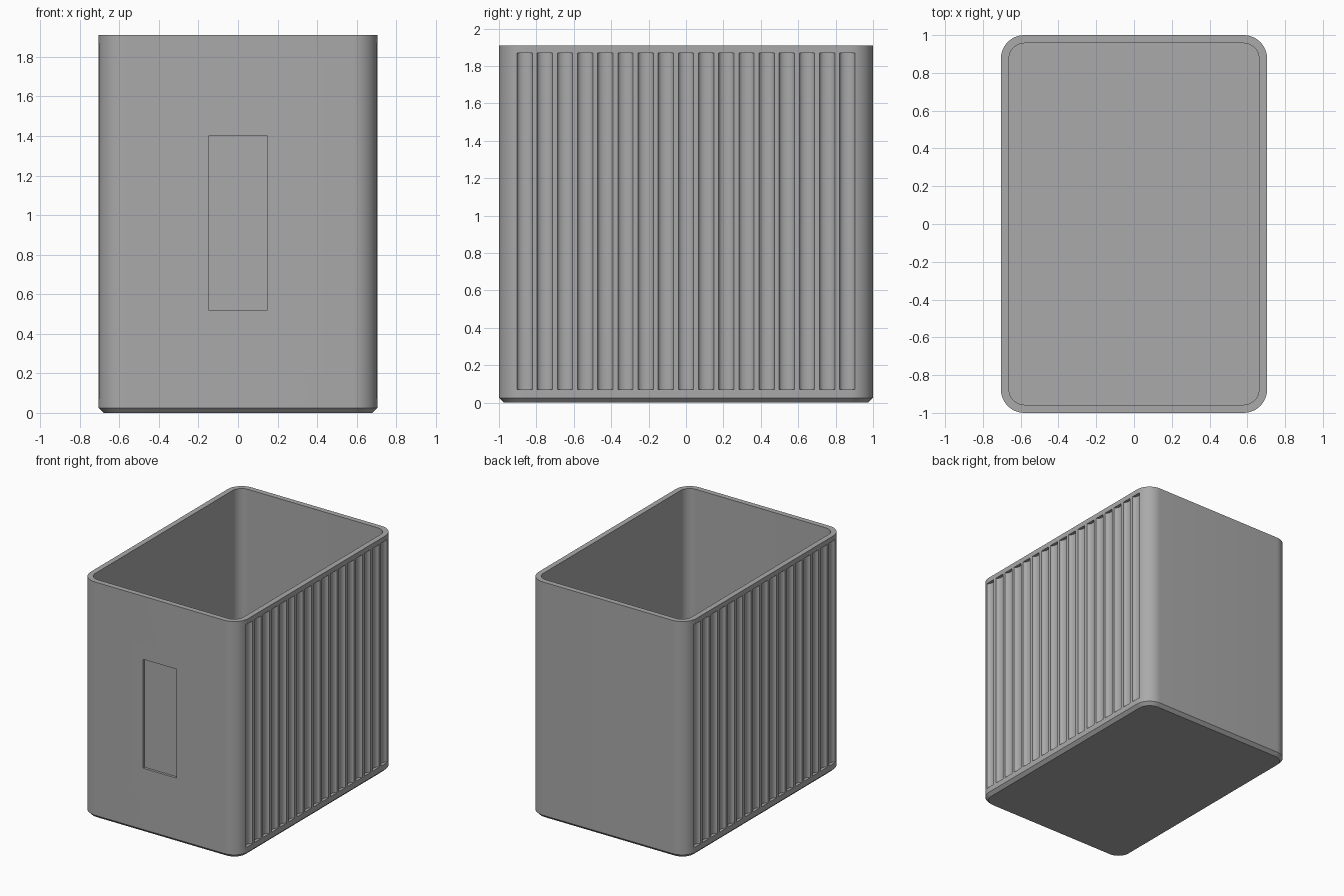
import bpy, bmesh, math

if "Cube" in bpy.data.objects:
    bpy.data.objects.remove(bpy.data.objects["Cube"])

HX, HY, H = 0.705, 1.0, 1.91
WALL, RADIUS, CHAMFER = 0.043, 0.125, 0.025

grey = bpy.data.materials.new("plain grey")
grey.use_nodes = True
colour = (0.4, 0.4, 0.4, 1)
grey.diffuse_color = colour
grey.node_tree.nodes["Principled BSDF"].inputs["Base Color"].default_value = colour


def rounded_loop(bm, inset, z, steps=12):
    """Ring of vertices around a rounded rectangle."""
    r = RADIUS - inset
    ring = []
    for k, (sx, sy) in enumerate(((1, 1), (-1, 1), (-1, -1), (1, -1))):
        for i in range(steps + 1):
            a = (k + i / steps) * math.pi / 2
            ring.append(bm.verts.new((sx * (HX - RADIUS) + r * math.cos(a),
                                      sy * (HY - RADIUS) + r * math.sin(a), z)))
    return ring


def finish(bm, name):
    bmesh.ops.recalc_face_normals(bm, faces=bm.faces)
    mesh = bpy.data.meshes.new(name)
    bm.to_mesh(mesh)
    bm.free()
    ob = bpy.data.objects.new(name, mesh)
    bpy.context.collection.objects.link(ob)
    ob.data.materials.append(grey)
    return ob


def prism(bm, outline, z0, z1):
    """Upright solid from an xy outline."""
    low = [bm.verts.new((x, y, z0)) for x, y in outline]
    high = [bm.verts.new((x, y, z1)) for x, y in outline]
    n = len(outline)
    bm.faces.new(low)
    bm.faces.new(high)
    for i in range(n):
        j = (i + 1) % n
        bm.faces.new((low[i], low[j], high[j], high[i]))


# Open bin: chamfered foot, outer wall, rim, inner wall and floor
bm = bmesh.new()
rings = [rounded_loop(bm, inset, z) for inset, z in
         ((CHAMFER, 0), (0, CHAMFER), (0, H), (WALL, H), (WALL, WALL))]
for a, b in zip(rings, rings[1:]):
    for i in range(len(a)):
        j = (i + 1) % len(a)
        bm.faces.new((a[i], a[j], b[j], b[i]))
bm.faces.new(rings[0])
bm.faces.new(rings[-1])
bin_body = finish(bm, "bin_body")

# Cutters: round flutes on both long sides, label recess on the front
bm = bmesh.new()
COUNT, PITCH, HALF, DEPTH = 17, 0.1078, 0.041, 0.025
for side in (-1, 1):
    for n in range(COUNT):
        yc = (n - (COUNT - 1) / 2) * PITCH
        outline = [(side * (HX + 0.02), yc + HALF), (side * (HX + 0.02), yc - HALF)]
        for i in range(13):
            a = math.pi * i / 12
            outline.append((side * (HX - DEPTH * math.sin(a)), yc - HALF * math.cos(a)))
        prism(bm, outline, 0.07, 1.87)
prism(bm, [(-0.15, -HY - 0.05), (0.15, -HY - 0.05),
           (0.15, -HY + 0.02), (-0.15, -HY + 0.02)], 0.52, 1.40)
cutter = finish(bm, "recess_cutter")
cutter.hide_render = True

cut = bin_body.modifiers.new("recesses", "BOOLEAN")
cut.operation = "DIFFERENCE"
cut.solver = "EXACT"
cut.object = cutter
bpy.context.view_layer.objects.active = bin_body
bin_body.select_set(True)
bpy.ops.object.modifier_apply(modifier=cut.name)
bpy.data.objects.remove(cutter)

bpy.ops.object.shade_smooth_by_angle(angle=math.radians(30))
